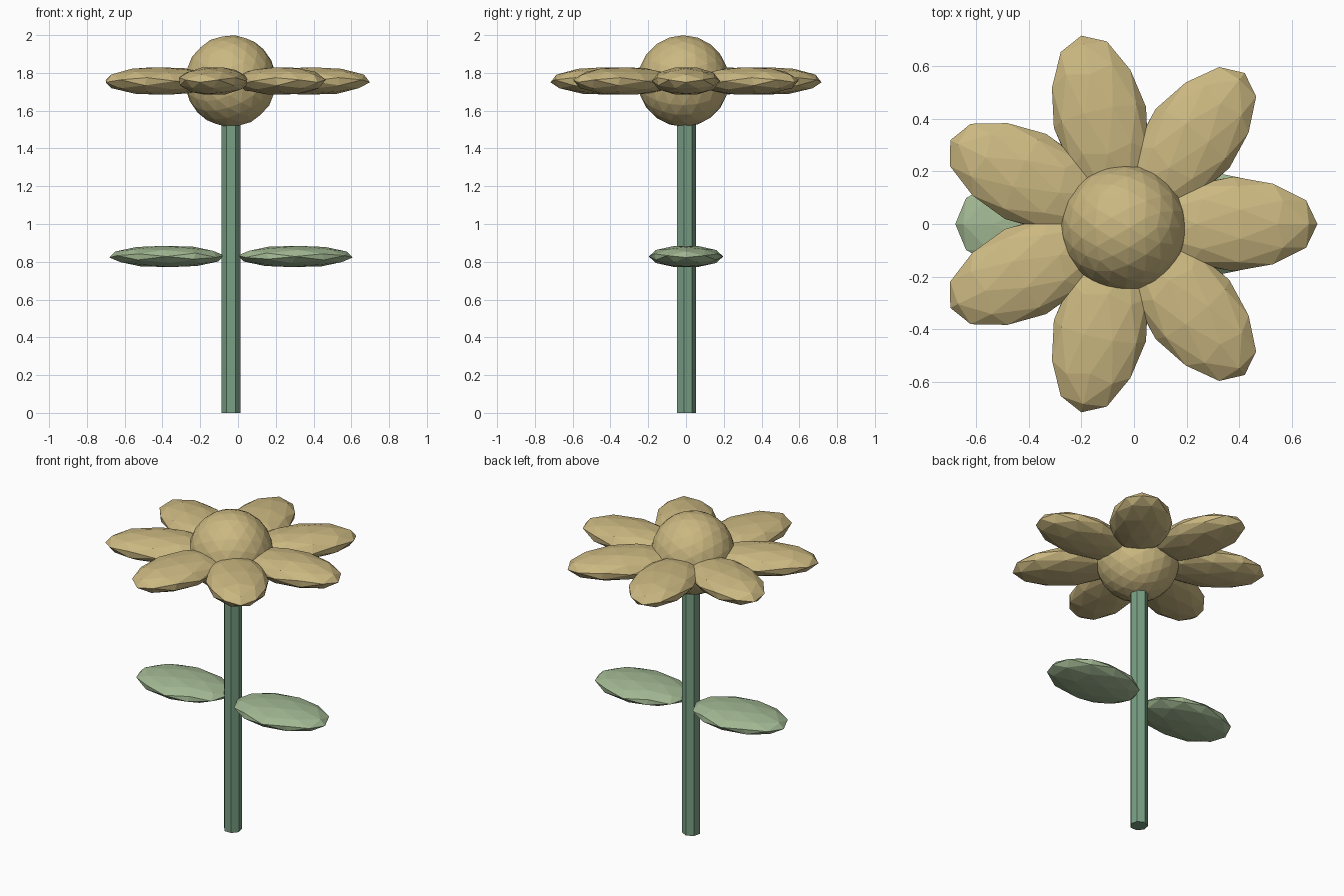
import bpy, bmesh, math
from mathutils import Matrix, Vector

if "Cube" in bpy.data.objects:
    bpy.data.objects.remove(bpy.data.objects["Cube"])

CX = -0.037          # flower axis
HEAD_Z = 1.757       # height of the bloom


def material(name, rgb):
    m = bpy.data.materials.new(name)
    m.diffuse_color = (*rgb, 1.0)
    m.use_nodes = True
    m.node_tree.nodes["Principled BSDF"].inputs["Base Color"].default_value = m.diffuse_color
    return m


TAN = material("petal tan", (0.60, 0.48, 0.22))
STEM = material("stem green", (0.19, 0.35, 0.23))
LEAF = material("leaf green", (0.36, 0.48, 0.29))


def finish(name, bm, mat):
    me = bpy.data.meshes.new(name)
    bm.to_mesh(me)
    bm.free()
    me.materials.append(mat)
    ob = bpy.data.objects.new(name, me)
    bpy.context.collection.objects.link(ob)
    return ob


def ellipsoid(name, mat, subdiv, radii, offset, angle, origin):
    """Faceted icosphere, stretched, moved out along x, then turned round the axis."""
    bm = bmesh.new()
    bmesh.ops.create_icosphere(bm, subdivisions=subdiv, radius=1.0)
    # turn so that edge midpoints lie on all three axes
    align = Matrix.Rotation(math.radians(31.717), 4, 'Y')
    place = (Matrix.Translation(origin) @ Matrix.Rotation(angle, 4, 'Z')
             @ Matrix.Translation((offset, 0, 0)) @ Matrix.Diagonal((*radii, 1)))
    bm.transform(place @ align)
    return finish(name, bm, mat)


# Stem: seven-sided, one corner towards +y
bm = bmesh.new()
ring = [Vector((CX + 0.052 * math.sin(i * math.tau / 7),
                0.052 * math.cos(i * math.tau / 7), 0)) for i in range(7)]
base = bm.faces.new([bm.verts.new(p) for p in ring])
ext = bmesh.ops.extrude_face_region(bm, geom=[base])
for v in ext["geom"]:
    if isinstance(v, bmesh.types.BMVert):
        v.co.z = 1.6
bmesh.ops.recalc_face_normals(bm, faces=bm.faces)
finish("stem", bm, STEM)

# Flower centre
ellipsoid("flower_centre", TAN, 3, (0.241, 0.241, 0.243), 0, 0, (-0.039, -0.014, HEAD_Z))

# Seven petals
for i in range(7):
    ellipsoid(f"petal_{i + 1}", TAN, 2, (0.32, 0.18, 0.076), 0.417,
              i * math.tau / 7, (CX, 0, HEAD_Z))

# Two leaves
for name, angle in (("right_leaf", 0), ("left_leaf", math.pi)):
    ellipsoid(name, LEAF, 2, (0.305, 0.197, 0.059), 0.34, angle, (CX, 0, 0.828))
